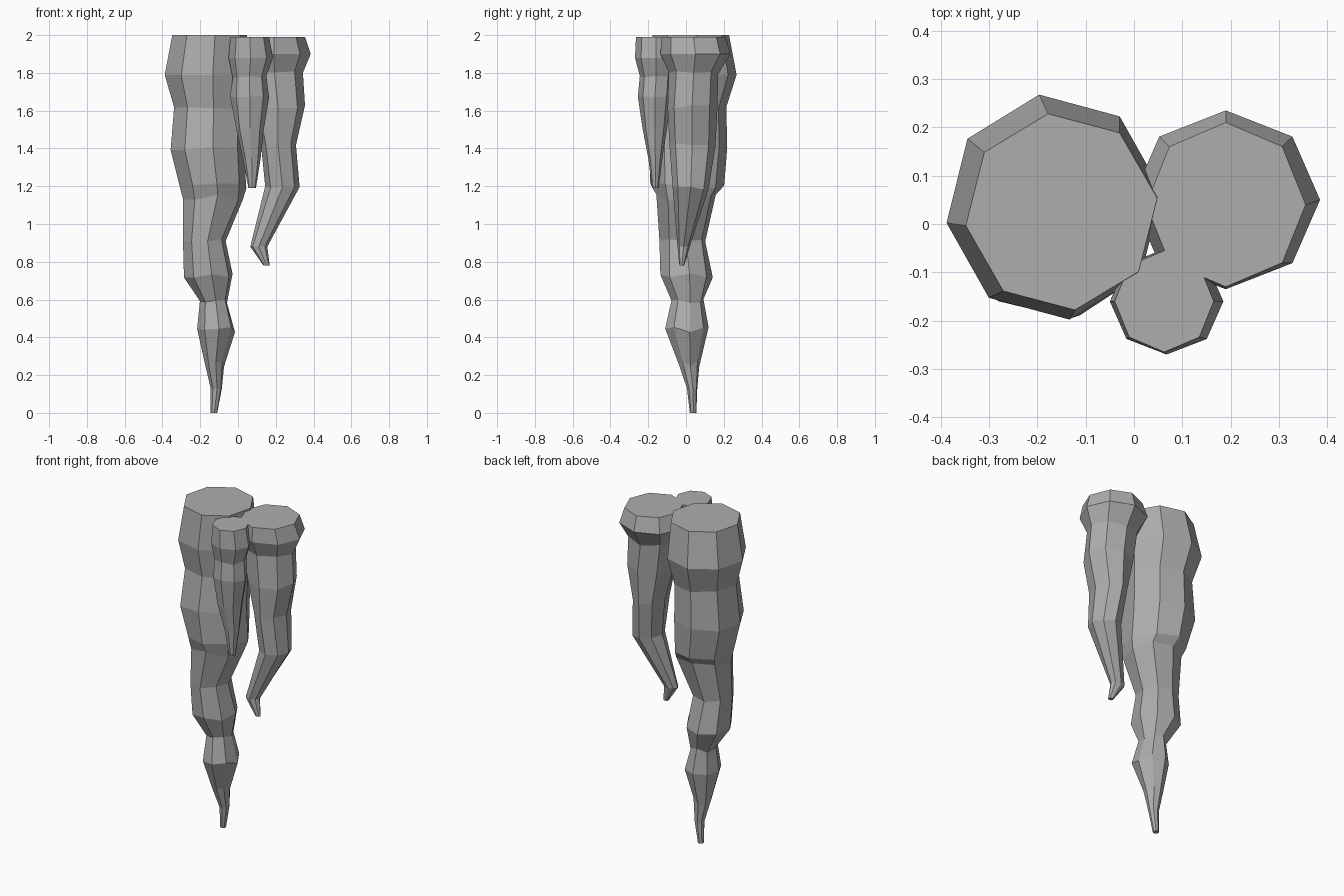
import bpy, bmesh, math, random

random.seed(4)
if "Cube" in bpy.data.objects:
    bpy.data.objects.remove(bpy.data.objects["Cube"], do_unlink=True)

stone = bpy.data.materials.new("grey_stone")
stone.use_nodes = True
colour = (0.42, 0.42, 0.42, 1)
stone.diffuse_color = colour
bsdf = next(n for n in stone.node_tree.nodes if n.type == 'BSDF_PRINCIPLED')
bsdf.inputs["Base Color"].default_value = colour
bsdf.inputs["Roughness"].default_value = 0.9


def stalactite(name, rings, turn, rough):
    """Loft eight-sided rings given as (height, x min, x max, y min, y max)."""
    bm = bmesh.new()
    loops = []
    for n, (z, x0, x1, y0, y1) in enumerate(rings):
        cx, cy, rx, ry = (x0 + x1) / 2, (y0 + y1) / 2, (x1 - x0) / 2, (y1 - y0) / 2
        wobble = rough if 1 < n < len(rings) - 2 else 0
        loop = []
        for i in range(8):
            a = math.radians(turn + 45 * i)
            r = 1 + random.uniform(-wobble, wobble)
            dz = random.uniform(-wobble, wobble) * 0.4
            loop.append(bm.verts.new((cx + rx * r * math.cos(a), cy + ry * r * math.sin(a), z + dz)))
        loops.append(loop)
    for upper, lower in zip(loops, loops[1:]):
        for i in range(8):
            j = (i + 1) % 8
            bm.faces.new((upper[i], lower[i], lower[j], upper[j]))
    bm.faces.new(loops[0])
    bm.faces.new(loops[-1][::-1])
    bmesh.ops.recalc_face_normals(bm, faces=bm.faces)
    mesh = bpy.data.meshes.new(name)
    bm.to_mesh(mesh)
    bm.free()
    mesh.materials.append(stone)
    obj = bpy.data.objects.new(name, mesh)
    bpy.context.collection.objects.link(obj)
    return obj


# Tall stalactite with bulging tiers
stalactite("large_stalactite", [
    (2.00, -.35, .05, -.18, .23),
    (1.79, -.39, .06, -.20, .27),
    (1.62, -.34, .03, -.17, .21),
    (1.40, -.36, .04, -.20, .22),
    (1.20, -.315, .04, -.185, .20),
    (1.14, -.295, .035, -.16, .16),
    (0.92, -.295, -.06, -.14, .105),
    (0.72, -.29, -.025, -.14, .14),
    (0.59, -.20, -.055, -.075, .095),
    (0.44, -.215, -.015, -.11, .117),
    (0.26, -.175, -.075, -.04, .07),
    (0.13, -.145, -.085, .005, .06),
    (0.00, -.145, -.11, .02, .055)], 8, .04)

# Middle stalactite bending toward the tall one
stalactite("medium_stalactite", [
    (1.99, .025, .355, -.13, .21),
    (1.90, -.005, .385, -.135, .235),
    (1.80, .04, .345, -.09, .17),
    (1.62, .07, .355, -.10, .165),
    (1.42, .12, .305, -.09, .155),
    (1.19, .145, .325, -.07, .12),
    (0.88, .065, .155, -.045, .02),
    (0.78, .135, .168, -.035, -.01)], 0, .025)

# Small front stalactite
stalactite("small_stalactite", [
    (1.99, -.04, .165, -.265, -.055),
    (1.88, -.05, .185, -.27, -.05),
    (1.78, -.03, .15, -.245, -.07),
    (1.67, -.04, .165, -.255, -.075),
    (1.50, -.01, .135, -.23, -.10),
    (1.35, .025, .12, -.20, -.125),
    (1.19, .055, .095, -.18, -.145)], 0, .025)
